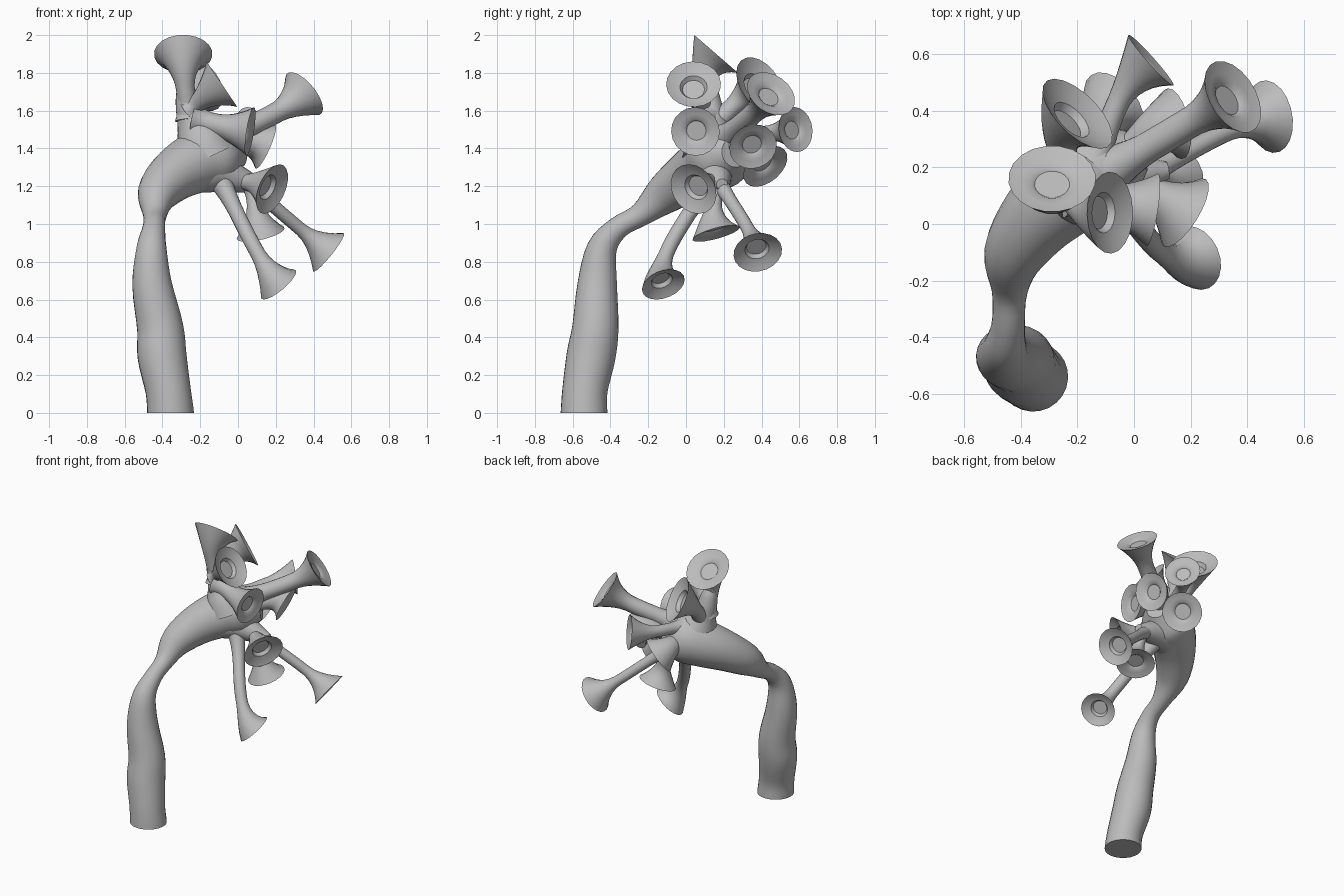
import bpy, bmesh, math
from mathutils import Vector

old = bpy.data.objects.get("Cube")
if old:
    bpy.data.objects.remove(old, do_unlink=True)

grey = bpy.data.materials.new("plain_grey")
grey.use_nodes = True
COLOUR = (0.5, 0.5, 0.5, 1)
grey.diffuse_color = COLOUR
grey.node_tree.nodes["Principled BSDF"].inputs["Base Color"].default_value = COLOUR


def loft(name, rings, sides):
    """Skin circles given as (centre, axis, radius) and cap both ends."""
    bm = bmesh.new()
    loops = []
    side = Vector((1, 0.2, 0.1))
    for centre, axis, radius in rings:
        axis = axis.normalized()
        u = (side - axis * side.dot(axis)).normalized()
        side = u
        v = axis.cross(u)
        angles = [2 * math.pi * i / sides for i in range(sides)]
        loops.append([bm.verts.new(centre + radius * (u * math.cos(a) + v * math.sin(a)))
                      for a in angles])
    for a, b in zip(loops, loops[1:]):
        for i in range(sides):
            j = (i + 1) % sides
            bm.faces.new((a[i], a[j], b[j], b[i]))
    bm.faces.new(loops[0][::-1])
    bm.faces.new(loops[-1])
    bmesh.ops.recalc_face_normals(bm, faces=bm.faces)
    mesh = bpy.data.meshes.new(name)
    bm.to_mesh(mesh)
    bm.free()
    mesh.materials.append(grey)
    obj = bpy.data.objects.new(name, mesh)
    bpy.context.collection.objects.link(obj)
    bpy.ops.object.select_all(action='DESELECT')
    obj.select_set(True)
    bpy.context.view_layer.objects.active = obj
    bpy.ops.object.shade_smooth_by_angle(angle=math.radians(40))


def spline(points, steps=4):
    """Smooth path through (x, y, z, radius) points."""
    p = [Vector(q) for q in points]
    p = [p[0]] + p + [p[-1]]
    out = []
    for a, b, c, d in zip(p, p[1:], p[2:], p[3:]):
        for k in range(steps):
            t = k / steps
            out.append(b + (c - a) * (t / 2) + (2 * a - 5 * b + 4 * c - d) * (t * t / 2)
                       + (3 * b - a - 3 * c + d) * (t ** 3 / 2))
    return out + [p[-1]]


def tube(name, points, sides=24):
    path = spline(points)
    rings = []
    for i, q in enumerate(path):
        axis = (path[min(i + 1, len(path) - 1)] - path[max(i - 1, 0)]).to_3d()
        if q.z == 0:
            axis = Vector((0, 0, 1))
        rings.append((q.to_3d(), axis, q.w))
    loft(name, rings, sides)


def trumpet(name, start, mouth, facing, radius, stem, depth):
    """Curved stem flaring into a round mouth, hollowed to the given depth."""
    s, m, n = Vector(start), Vector(mouth), Vector(facing).normalized()
    reach = (m - s).length
    c1 = s + (m - s) * 0.3
    c2 = m - n * min(0.2, reach * 0.5)
    rings = []
    steps = 16
    for k in range(steps + 1):
        t = k / steps
        w = 1 - t
        pos = s * w ** 3 + c1 * (3 * w * w * t) + c2 * (3 * w * t * t) + m * t ** 3
        axis = (c1 - s) * (w * w) + (c2 - c1) * (2 * w * t) + (m - c2) * (t * t)
        near = max(0, 1 - (m - pos).length / 0.2)
        base = 1 + 0.5 * max(0, 1 - t / 0.35) ** 2
        rings.append((pos, axis, stem * base + (radius - stem) * near ** 1.9))
    for scale, sink in ((0.93, 0.1), (0.7, 0.4), (0.5, 0.55), (0.4, 1)):
        rings.append((m - n * depth * sink, n, radius * scale))
    loft(name, rings, 20)


# Trunk rising from the ground, pinching at the neck and swelling into the body
tube("trunk", [
    (-0.357, -0.54, 0, 0.124), (-0.37, -0.535, 0.12, 0.12), (-0.402, -0.503, 0.3, 0.13),
    (-0.412, -0.48, 0.45, 0.123), (-0.455, -0.47, 0.68, 0.105), (-0.458, -0.445, 0.87, 0.08),
    (-0.445, -0.36, 0.98, 0.06), (-0.44, -0.24, 1.05, 0.063), (-0.425, -0.11, 1.16, 0.108),
    (-0.34, 0.02, 1.255, 0.138), (-0.22, 0.13, 1.325, 0.162), (-0.1, 0.2, 1.365, 0.165),
    (0.01, 0.26, 1.38, 0.08)])

# Shoulders where the trumpets join the body
tube("upper_shoulder", [(-0.16, 0.14, 1.36, 0.16), (-0.2, 0.135, 1.45, 0.135),
                        (-0.24, 0.13, 1.54, 0.085), (-0.265, 0.125, 1.63, 0.066),
                        (-0.275, 0.12, 1.7, 0.052), (-0.275, 0.12, 1.74, 0.035)], 20)
tube("lower_shoulder", [(-0.3, 0.05, 1.26, 0.09), (-0.16, 0.13, 1.28, 0.115),
                        (-0.04, 0.16, 1.25, 0.085), (0.06, 0.18, 1.22, 0.055),
                        (0.12, 0.19, 1.21, 0.03)], 20)

# Trumpets: name, stem start, mouth centre, facing, mouth radius, stem radius, hollow depth
TRUMPETS = [
    ("top_trumpet", (-0.26, 0.12, 1.55), (-0.29, 0.16, 1.9), (0, 0.65, 0.75), 0.155, 0.05, 0.03),
    ("upper_left_trumpet", (-0.26, 0.11, 1.6), (-0.085, 0.04, 1.74), (0.83, 0, 0.56), 0.145, 0.045, 0.05),
    ("front_trumpet", (-0.23, 0.11, 1.55), (0.065, 0.05, 1.49), (0.97, -0.15, -0.15), 0.13, 0.06, 0.03),
    ("upper_back_trumpet", (-0.24, 0.15, 1.53), (-0.2, 0.39, 1.74), (0.63, 0.63, 0.45), 0.16, 0.05, 0.06),
    ("long_upper_trumpet", (-0.07, 0.2, 1.45), (0.35, 0.45, 1.69), (0.7, 0.42, 0.58), 0.14, 0.055, 0.03),
    ("back_trumpet", (-0.14, 0.22, 1.46), (0.06, 0.58, 1.5), (0.74, 0.66, 0.1), 0.12, 0.04, 0.03),
    ("left_trumpet", (-0.05, 0.24, 1.4), (0.145, 0.355, 1.41), (0.9, 0.2, -0.4), 0.128, 0.05, 0.03),
    ("lower_back_trumpet", (-0.12, 0.2, 1.38), (-0.07, 0.42, 1.305), (0.62, 0.5, -0.6), 0.135, 0.05, 0.03),
    ("long_lower_trumpet", (0.03, 0.17, 1.23), (0.48, 0.38, 0.85), (0.75, 0.15, -0.6), 0.13, 0.035, 0.05),
    ("hanging_trumpet", (0.06, 0.17, 1.22), (0.12, 0.16, 0.95), (0.22, 0.26, -0.95), 0.13, 0.035, 0.03),
    ("low_front_trumpet", (-0.09, 0.11, 1.22), (0.215, -0.12, 0.68), (0.6, 0.28, -0.72), 0.118, 0.04, 0.05),
    ("lower_left_trumpet", (0.0, 0.17, 1.23), (0.18, 0.04, 1.185), (0.8, -0.5, -0.35), 0.14, 0.04, 0.05),
]
for spec in TRUMPETS:
    trumpet(*spec)
